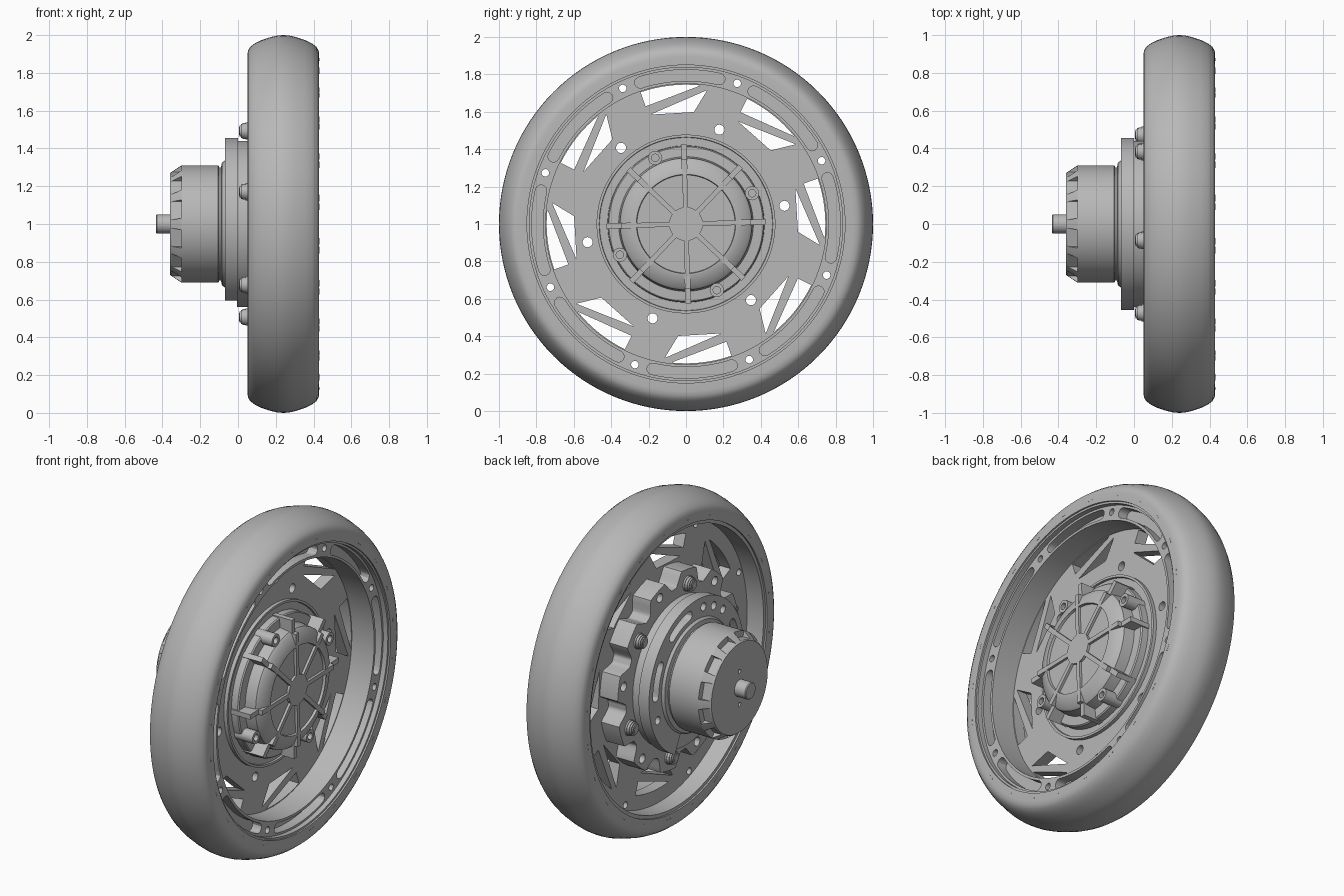
import bpy, bmesh
from math import sin, cos, radians, pi
from mathutils import Matrix

cube = bpy.data.objects.get("Cube")
if cube:
    bpy.data.objects.remove(cube)

grey = bpy.data.materials.new("plain grey")
grey.use_nodes = True
grey.diffuse_color = (0.48, 0.48, 0.48, 1)
grey.node_tree.nodes["Principled BSDF"].inputs["Base Color"].default_value = (0.48, 0.48, 0.48, 1)

# Parts are drawn around an axle along local z, which becomes world x
AXLE = Matrix(((0, 0, 1, 0), (1, 0, 0, 0), (0, 1, 0, 1), (0, 0, 0, 1)))


def polar(r, deg):
    return (r * cos(radians(deg)), r * sin(radians(deg)))


def make(name, bm):
    bmesh.ops.recalc_face_normals(bm, faces=bm.faces)
    mesh = bpy.data.meshes.new(name)
    bm.to_mesh(mesh)
    bm.free()
    mesh.transform(AXLE)
    mesh.materials.append(grey)
    ob = bpy.data.objects.new(name, mesh)
    bpy.context.collection.objects.link(ob)
    return ob


def lathe(name, profile, closed=False, n=128):
    """Spin (radius, axial) points; open profiles get end caps."""
    bm = bmesh.new()
    rings = [[bm.verts.new((*polar(r, 360 * i / n), x)) for i in range(n)] for r, x in profile]
    pairs = list(zip(rings, rings[1:]))
    if closed:
        pairs.append((rings[-1], rings[0]))
    else:
        bm.faces.new(rings[0])
        bm.faces.new(rings[-1])
    for a, b in pairs:
        for i in range(n):
            j = (i + 1) % n
            bm.faces.new((a[i], a[j], b[j], b[i]))
    return make(name, bm)


def prisms(name, items):
    """Extrude each (outline, start, end) along the axle into one mesh."""
    bm = bmesh.new()
    for outline, x0, x1 in items:
        low = [bm.verts.new((u, v, x0)) for u, v in outline]
        high = [bm.verts.new((u, v, x1)) for u, v in outline]
        bm.faces.new(low[::-1])
        bm.faces.new(high)
        for i in range(len(low)):
            j = (i + 1) % len(low)
            bm.faces.new((low[i], low[j], high[j], high[i]))
    return make(name, bm)


def circle(r, deg, size, n=20):
    cu, cv = polar(r, deg)
    return [(cu + size * cos(2 * pi * i / n), cv + size * sin(2 * pi * i / n)) for i in range(n)]


def sector(r0, r1, a0, a1, n=12):
    steps = [a0 + (a1 - a0) * i / n for i in range(n + 1)]
    return [polar(r1, a) for a in steps] + [polar(r0, a) for a in steps[::-1]]


def slot(r, half, a0, a1):
    """Curved slot with rounded ends."""
    def tip(end, turn):
        cu, cv = polar(r, end)
        offsets = [polar(half, end + turn + 30 * k) for k in range(1, 6)]
        return [(cu + du, cv + dv) for du, dv in offsets]
    arcs = sector(r - half, r + half, a0, a1)
    middle = len(arcs) // 2
    return arcs[:middle] + tip(a1, 0) + arcs[middle:] + tip(a0, 180)


def bar(deg, r0, r1, width):
    c, s = polar(1, deg)
    return [(r * c - t * s, r * s + t * c)
            for r, t in ((r0, -width / 2), (r1, -width / 2), (r1, width / 2), (r0, width / 2))]


def cut(ob, items):
    tool = prisms("cutter", items)
    tool.hide_render = True
    mod = ob.modifiers.new("cut", "BOOLEAN")
    mod.operation, mod.solver, mod.object = "DIFFERENCE", "EXACT", tool
    graph = bpy.context.evaluated_depsgraph_get()
    mesh = bpy.data.meshes.new_from_object(ob.evaluated_get(graph))
    ob.modifiers.clear()
    ob.data = mesh
    bpy.data.objects.remove(tool)


# Tyre with a crowned tread and tight shoulders
half = [(0.85, 0.19), (0.895, 0.19), (0.918, 0.187), (0.938, 0.175), (0.957, 0.15),
        (0.974, 0.115), (0.99, 0.065), (0.998, 0.03)]
lathe("tyre", [(r, 0.24 - d) for r, d in half] + [(1.0, 0.24)]
      + [(r, 0.24 + d) for r, d in half[::-1]], closed=True)
prisms("tyre_marks", [(bar(15 * i + 6, 0.876, 0.881, 0.035), x, x + 0.004)
                      for i in range(24) for x in (0.049, 0.427)])

# Rim and spoked web
rim = lathe("rim", [(0.3, 0.17), (0.83, 0.17), (0.83, 0.06), (0.855, 0.06), (0.855, 0.42),
                    (0.838, 0.42), (0.838, 0.39), (0.75, 0.39), (0.75, 0.24), (0.3, 0.24)], closed=True)
cuts = []
for k in range(8):
    a = 45 * k
    outer = [polar(0.745, a + 84 + 25 * i / 8) for i in range(9)] + [polar(0.665, a + 109)]
    inner = [polar(0.615, a + 108), polar(0.6, a + 86), polar(0.725, a + 81)]
    cuts += [(outer, 0.1, 0.3), (inner[::-1], 0.1, 0.3),
             (circle(0.8, a + 70, 0.02), 0.1, 0.5),
             (slot(0.795, 0.03, a + 77, a + 108), 0.33, 0.5)]
cuts += [(circle(0.535, 10.5 + 60 * k, 0.027), 0.1, 0.3) for k in range(6)]
cut(rim, cuts)

# Lobed carrier behind the web, with domed bolts
lobes = []
for i in range(360):
    wave = cos(radians(12 * (i - 10)))
    lobes.append(polar(0.545 + 0.04 * max(-1, min(1, 2.2 * wave + 0.9)), i))
carrier = prisms("carrier", [(lobes, 0.05, 0.175)])
cut(carrier, [(circle(0.535, 10.5 + 60 * k, 0.027), 0, 0.2) for k in range(6)])
layers = ((0.046, 0.04), (0.042, 0.025), (0.038, 0.015), (0.03, 0.008), (0.02, 0.004))
prisms("carrier_bolts", [(circle(0.5, 100 + 60 * k, size), x, 0.055)
                         for k in range(6) for size, x in layers])

# Mounting ring with slots, holes and a cable gap at the bottom
lathe("ring_spacer", [(0.44, -0.005), (0.44, 0.06)])
ring = lathe("mounting_ring", [(0.33, -0.07), (0.455, -0.07), (0.455, 0.0), (0.33, 0.0)], closed=True)
cuts = [(sector(0.3, 0.5, 243, 297), -0.1, 0.1)]
for a in (15, 67, 165):
    cuts.append((slot(0.39, 0.028, a - 13, a + 13), -0.1, -0.02))
for a in (-20, 100, 115, 130, 200):
    cuts.append((circle(0.395, a, 0.024), -0.1, -0.02))
cut(ring, cuts)

# Motor housing, vents and shaft
lathe("motor_neck", [(0.3, -0.12), (0.3, -0.09), (0.325, -0.085), (0.335, -0.07), (0.335, 0.0)])
motor = lathe("motor_housing", [(0.27, -0.36), (0.31, -0.30), (0.31, -0.105), (0.305, -0.1)])
cut(motor, [(bar(30 * k + 15, 0.272, 0.4, 0.1), -0.352, -0.3) for k in range(12)]
    + [(circle(0.1, a, 0.012), -0.4, -0.33) for a in (90, 270)])
lathe("motor_shaft", [(0.046, -0.435), (0.05, -0.43), (0.05, -0.35)], n=32)

# Hub cover: base disc, raised flange, stepped dome and recessed centre
lathe("hub_base", [(0.478, 0.2), (0.478, 0.262), (0.464, 0.262), (0.462, 0.25), (0.43, 0.25)])
lathe("hub_dome", [(0.42, 0.24), (0.418, 0.29), (0.412, 0.297), (0.36, 0.3), (0.352, 0.365),
                   (0.34, 0.378), (0.275, 0.405), (0.265, 0.405), (0.262, 0.39)])
lathe("hub_centre", [(0.09, 0.38), (0.09, 0.405)], n=48)
ribs = []
for k in range(8):
    a = 45 * k + 1.5
    ribs += [(bar(a, 0.08, 0.268, 0.026), 0.38, 0.405), (bar(a, 0.33, 0.425, 0.03), 0.24, 0.38),
             (bar(a, 0.265, 0.345, 0.03), 0.33, 0.405)]
prisms("hub_ribs", ribs)
bosses = prisms("hub_bosses", [(circle(0.39, 25 + 90 * k, 0.038), 0.24, 0.37) for k in range(4)])
cut(bosses, [(circle(0.39, 25 + 90 * k, 0.02), 0.345, 0.4) for k in range(4)])

# Smooth rounded surfaces, keep hard edges
for ob in bpy.context.collection.objects:
    if ob.type == "MESH" and grey.name in ob.data.materials:
        ob.select_set(True)
        bpy.context.view_layer.objects.active = ob
bpy.ops.object.shade_smooth_by_angle(angle=radians(30))
